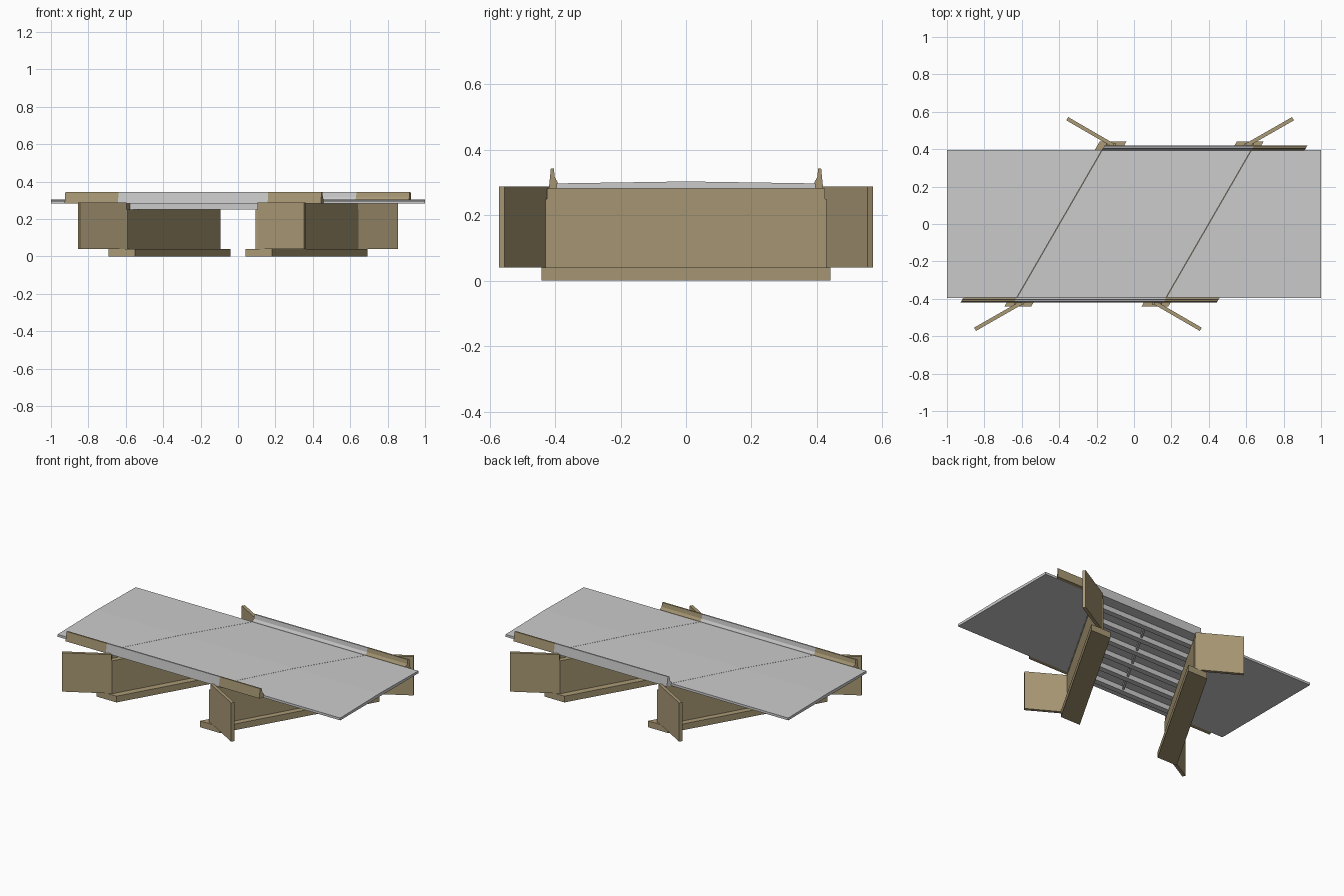
import bpy, bmesh, math
from mathutils import Vector

if "Cube" in bpy.data.objects:
    bpy.data.objects.remove(bpy.data.objects["Cube"])

T = math.tan(math.radians(30))          # skew of the crossing
tan = bpy.data.materials.new("tan_concrete")
tan.diffuse_color = (0.40, 0.32, 0.18, 1)
tan.use_nodes = True
tan.node_tree.nodes["Principled BSDF"].inputs["Base Color"].default_value = tan.diffuse_color


def finish(name, bm, mat=None):
    bmesh.ops.recalc_face_normals(bm, faces=bm.faces)
    me = bpy.data.meshes.new(name)
    bm.to_mesh(me)
    bm.free()
    ob = bpy.data.objects.new(name, me)
    bpy.context.collection.objects.link(ob)
    if mat:
        me.materials.append(mat)
    return ob


def sweep(name, profile, x0, x1, k0=T, k1=T, mat=None):
    """Run a (y, z) profile along x; each end is cut at slope k."""
    bm = bmesh.new()
    a = [bm.verts.new((x0 + k0 * y, y, z)) for y, z in profile]
    b = [bm.verts.new((x1 + k1 * y, y, z)) for y, z in profile]
    bm.faces.new(a)
    bm.faces.new(b)
    for i in range(len(a)):
        j = (i + 1) % len(a)
        bm.faces.new((a[i], a[j], b[j], b[i]))
    return finish(name, bm, mat)


def rect(y0, y1, z0, z1):
    return [(y0, z0), (y1, z0), (y1, z1), (y0, z1)]


def wing(name, p, q, thick=0.02, z0=0.04, z1=0.288):
    p, q = Vector(p), Vector(q)
    d = (q - p).normalized()
    n = Vector((-d.y, d.x)) * thick / 2
    bm = bmesh.new()
    f = bm.faces.new([bm.verts.new((v.x, v.y, z0)) for v in (p + n, q + n, q - n, p - n)])
    up = bmesh.ops.extrude_face_region(bm, geom=[f])["geom"]
    bmesh.ops.translate(bm, vec=(0, 0, z1 - z0),
                        verts=[v for v in up if isinstance(v, bmesh.types.BMVert)])
    return finish(name, bm, tan)


# Crowned deck over the span and the two approach slabs
W = 0.395
crown = [(-W, 0.282), (W, 0.282), (W, 0.297), (0, 0.303), (-W, 0.297)]
sweep("bridge_deck", crown, -0.398, 0.398)
sweep("approach_slab_left", crown, -1, -0.4, 0, T)
sweep("approach_slab_right", crown, 0.4, 1, T, 0)

# Girders and cross braces under the deck
ys = [-0.33 + 0.132 * i for i in range(6)]
for i, y in enumerate(ys):
    sweep(f"girder_{i + 1}", rect(y - 0.018, y + 0.018, 0.25, 0.282), -0.376, 0.376)
    if i < 5:
        sweep(f"cross_brace_{i + 1}", rect(y + 0.018, ys[i + 1] - 0.018, 0.26, 0.282), -0.007, 0.007)

# Parapets: grey over the span, tan beyond it (none at back left)
for s, side in ((-1, "front"), (1, "back")):
    prof = [(s * y, z) for y, z in ((0.393, 0.282), (0.419, 0.282), (0.413, 0.343),
                                    (0.404, 0.343), (0.401, 0.316), (0.393, 0.302))]
    sweep(f"{side}_parapet", prof, -0.4, 0.4)
    sweep(f"{side}_parapet_end_right", prof, 0.4, 0.685, mat=tan)
    if s < 0:
        sweep(f"{side}_parapet_end_left", prof, -0.685, -0.4, mat=tan)

# Abutments: footing, wall, backwall and splayed wing walls
for s, side in ((-1, "left"), (1, "right")):
    sweep(f"footing_{side}", rect(-0.442, 0.442, 0, 0.04), s * 0.295, s * 0.438, mat=tan)
    sweep(f"abutment_wall_{side}", rect(-0.43, 0.43, 0.04, 0.25), s * 0.343, s * 0.395, mat=tan)
    sweep(f"backwall_{side}", rect(-0.425, 0.425, 0.25, 0.282), s * 0.38, s * 0.395, mat=tan)
    wing(f"wide_wing_wall_{side}", (s * 0.60, s * 0.42), (s * 0.85, s * 0.563))
    wing(f"near_wing_wall_{side}", (-s * -0.11, -s * 0.42), (s * 0.357, -s * 0.563))
